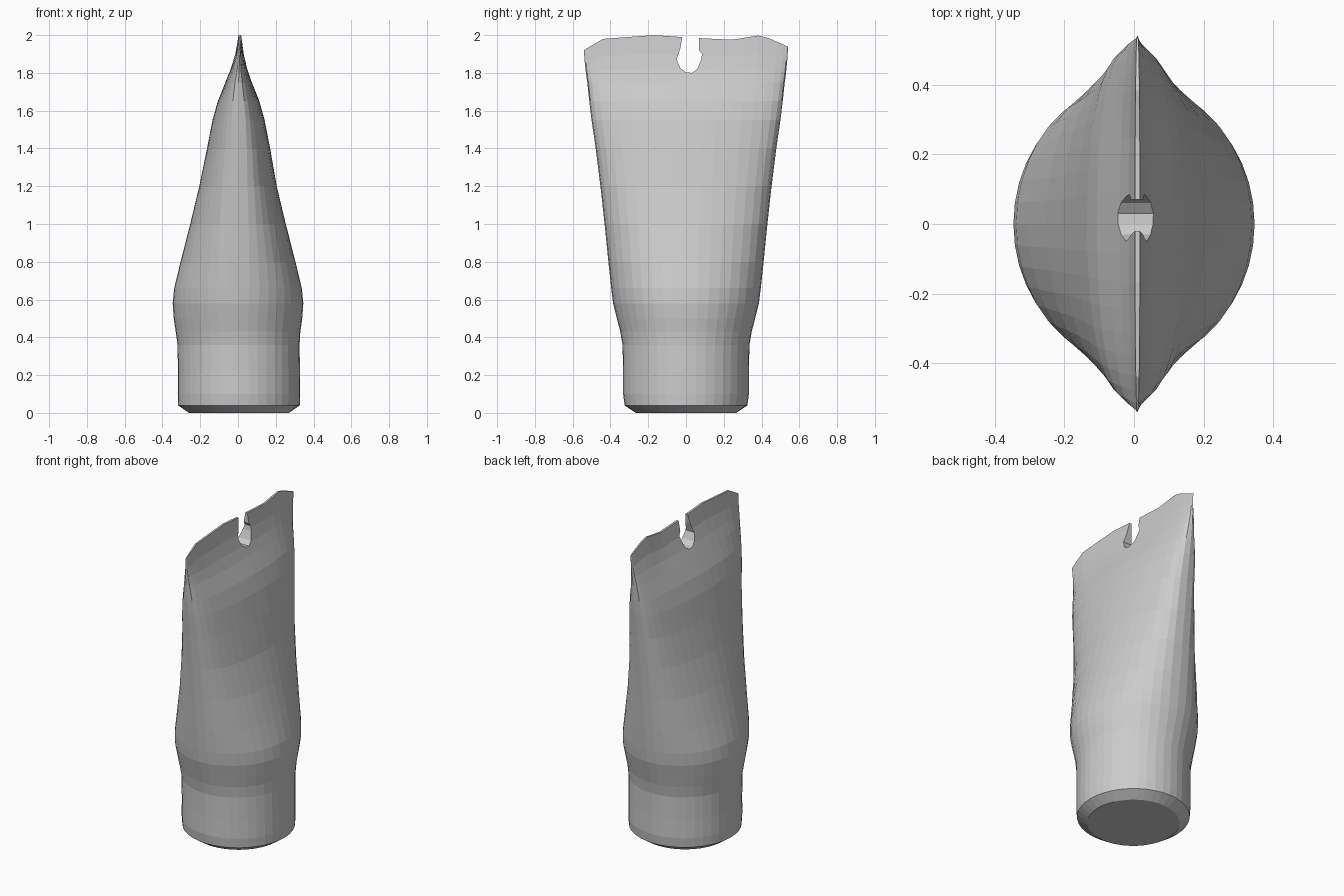
import bpy, bmesh, math

if "Cube" in bpy.data.objects:
    bpy.data.objects.remove(bpy.data.objects["Cube"])

N = 40  # points around each ring (multiple of 4)

# z, half width x, half depth y, roundness power, x shift
RINGS = [
    (0.005, 0.265, 0.265, 1.0, 0.005), (0.04, 0.322, 0.325, 1.0, 0.005),
    (0.10, 0.324, 0.333, 1.0, 0.005), (0.22, 0.323, 0.333, 1.0, 0.005),
    (0.36, 0.323, 0.336, 1.0, 0.003), (0.43, 0.330, 0.348, 1.0, 0),
    (0.50, 0.340, 0.366, 1.0, 0), (0.58, 0.346, 0.386, 0.97, 0),
    (0.66, 0.338, 0.396, 0.93, 0), (0.80, 0.304, 0.411, 0.88, 0),
    (1.00, 0.253, 0.431, 0.82, 0), (1.20, 0.205, 0.453, 0.75, 0),
    (1.40, 0.167, 0.478, 0.72, 0.003), (1.55, 0.138, 0.500, 0.70, 0.003),
    (1.65, 0.110, 0.512, 0.70, 0.003), (1.75, 0.070, 0.523, 0.70, 0.003),
    (1.82, 0.045, 0.530, 0.70, 0.005), (1.90, 0.023, 0.536, 0.70, 0.008),
    (2.00, 0.007, 0.541, 0.70, 0.010),
]
# uneven top edge (y, z) and the notch outline (y, z)
TOP = [(-0.55, 1.915), (-0.44, 1.98), (-0.17, 2.0), (0.0, 1.988),
       (0.24, 1.975), (0.40, 2.0), (0.55, 1.935)]
NOTCH = [(-0.02, 2.1), (-0.02, 1.99), (-0.03, 1.93), (-0.05, 1.87), (-0.03, 1.825),
         (0.0, 1.803), (0.03, 1.80), (0.06, 1.82), (0.08, 1.87), (0.085, 1.90),
         (0.07, 1.92), (0.07, 2.1)]


def top_height(y):
    for (y0, z0), (y1, z1) in zip(TOP, TOP[1:]):
        if y <= y1:
            return z0 + (z1 - z0) * (y - y0) / (y1 - y0)
    return TOP[-1][1]


def make_object(name, bm):
    bmesh.ops.recalc_face_normals(bm, faces=bm.faces[:])
    mesh = bpy.data.meshes.new(name)
    bm.to_mesh(mesh)
    bm.free()
    ob = bpy.data.objects.new(name, mesh)
    bpy.context.collection.objects.link(ob)
    return ob


def cap(bm, ring):
    # strips joining each point with its mirror across x
    order = [N // 4 + k for k in range(N // 2 + 1)]
    for i, j in zip(order, order[1:]):
        quad = [ring[i % N], ring[j % N],
                ring[(N // 2 - j) % N], ring[(N // 2 - i) % N]]
        bm.faces.new(list(dict.fromkeys(quad)))


# Tube body: round base pinched into a flat crimped top
bm = bmesh.new()
rings = []
for z, a, b, p, dx in RINGS:
    ring = []
    for i in range(N):
        t = 2 * math.pi * i / N
        c, y = math.cos(t), b * math.sin(t)
        if i % (N // 2) == N // 4:
            c = 0.0
        x = dx + a * math.copysign(abs(c) ** p, c)
        zz = z
        if z > 1.75:
            zz = 1.75 + (z - 1.75) * (top_height(y) - 1.75) / 0.25
        elif z < 0.02:
            zz = 0.0
        ring.append(bm.verts.new((x, y, zz)))
    rings.append(ring)
for lo, hi in zip(rings, rings[1:]):
    for i in range(N):
        j = (i + 1) % N
        bm.faces.new((lo[i], lo[j], hi[j], hi[i]))
cap(bm, rings[0])
cap(bm, rings[-1])
tube = make_object("crimped_tube", bm)

# Hanging notch cut through the crimp
bm = bmesh.new()
face = bm.faces.new([bm.verts.new((-0.3, y, z)) for y, z in NOTCH])
ext = bmesh.ops.extrude_face_region(bm, geom=[face])
bmesh.ops.translate(bm, vec=(0.6, 0, 0),
                    verts=[g for g in ext["geom"] if isinstance(g, bmesh.types.BMVert)])
cutter = make_object("notch_cutter", bm)
cutter.hide_render = True
cutter.hide_set(True)
mod = tube.modifiers.new("notch", 'BOOLEAN')
mod.operation = 'DIFFERENCE'
mod.solver = 'EXACT'
mod.object = cutter
